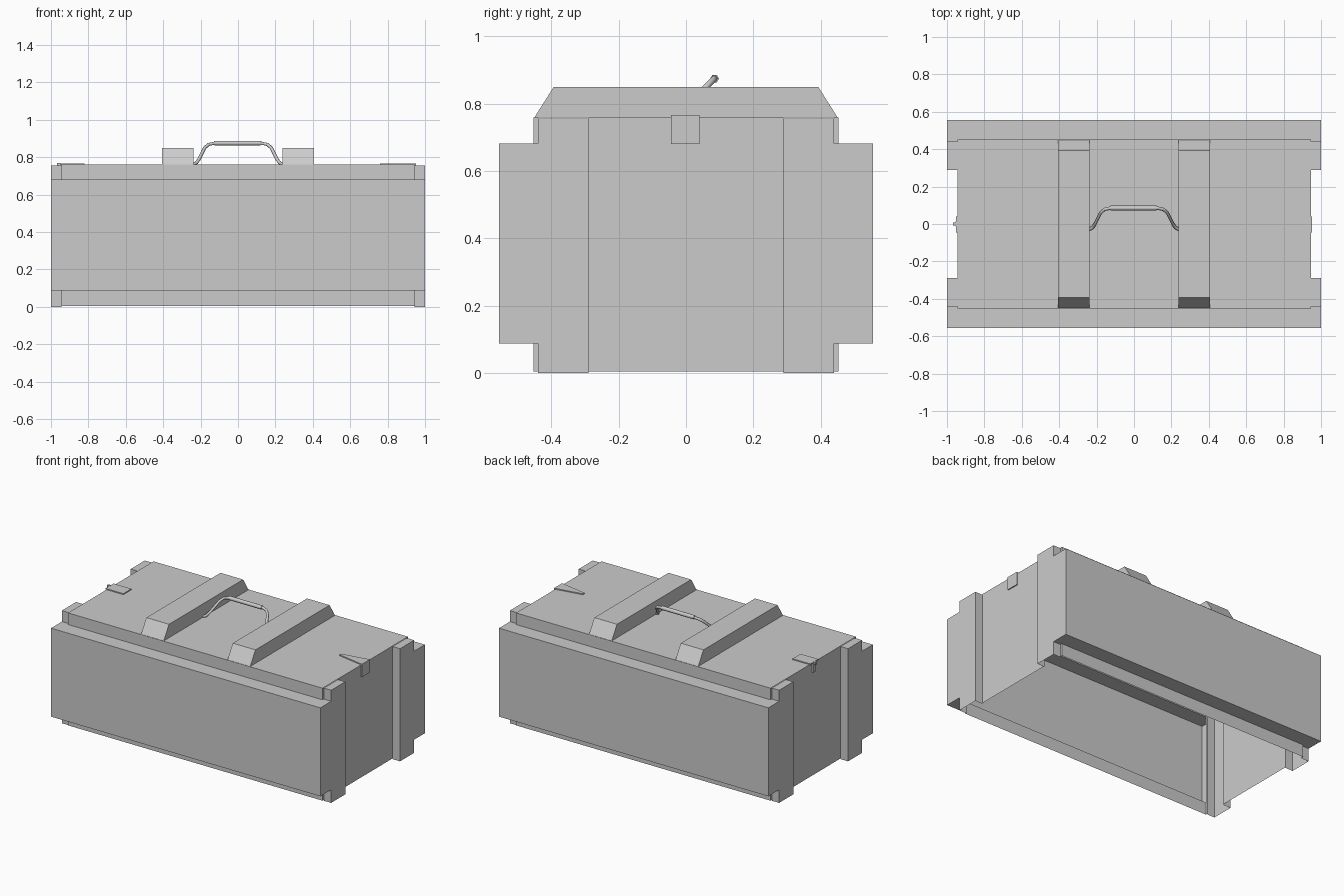
import bpy, bmesh

if "Cube" in bpy.data.objects:
    bpy.data.objects.remove(bpy.data.objects["Cube"])

X, XW = 1.0, 0.945          # outer length, end wall
Y, YW, YP = 0.555, 0.453, 0.44   # bulged side, batten wall, corner post
ZB, ZT, ZL = 0.088, 0.682, 0.76  # side panel bottom/top, lid height


def make(name, polys):
    """Object from a list of polygons (3D points), welded together."""
    bm = bmesh.new()
    for p in polys:
        bm.faces.new([bm.verts.new(v) for v in p])
    bmesh.ops.remove_doubles(bm, verts=bm.verts[:], dist=1e-5)
    bmesh.ops.recalc_face_normals(bm, faces=bm.faces[:])
    me = bpy.data.meshes.new(name)
    bm.to_mesh(me)
    bm.free()
    ob = bpy.data.objects.new(name, me)
    bpy.context.collection.objects.link(ob)
    return ob


def box(x, y, z, skip=""):
    """Box faces between ranges; skip lists open sides: l r f k b t."""
    (a, b), (c, d), (e, f) = sorted(x), sorted(y), sorted(z)
    faces = {
        "l": [(a, c, e), (a, c, f), (a, d, f), (a, d, e)],
        "r": [(b, c, e), (b, d, e), (b, d, f), (b, c, f)],
        "f": [(a, c, e), (b, c, e), (b, c, f), (a, c, f)],
        "k": [(a, d, e), (a, d, f), (b, d, f), (b, d, e)],
        "b": [(a, c, e), (a, d, e), (b, d, e), (b, c, e)],
        "t": [(a, c, f), (b, c, f), (b, d, f), (a, d, f)],
    }
    return [p for k, p in faces.items() if k not in skip]


def wedge_prism(outline, z0, z1):
    """Flat plate from a 2D outline."""
    n = len(outline)
    lo = [(x, y, z0) for x, y in outline]
    hi = [(x, y, z1) for x, y in outline]
    return [lo, hi] + [[lo[i], lo[(i + 1) % n], hi[(i + 1) % n], hi[i]] for i in range(n)]


# Lid sheet
make("lid", [[(-XW, -YW, ZL), (XW, -YW, ZL), (XW, YW, ZL), (-XW, YW, ZL)]])

for s, tag in ((-1, "front"), (1, "back")):
    # Hollow bulged side panel, open to the inside
    make(tag + "_panel", box((-X, X), (s * YW, s * Y), (ZB, ZT), "k" if s < 0 else "f"))
    # Recessed strips above and below the panel
    for z0, z1, lvl in ((0.005, ZB, "lower"), (ZT, ZL, "upper")):
        make(f"{tag}_{lvl}_batten",
             [[(-XW, s * YW, z0), (XW, s * YW, z0), (XW, s * YW, z1), (-XW, s * YW, z1)]])

for s, tag in ((-1, "left"), (1, "right")):
    # End wall between the posts, with slim returns at the corners
    make(tag + "_end_wall",
         [[(s * XW, a, 0.005), (s * XW, b, 0.005), (s * XW, b, ZL), (s * XW, a, ZL)]
          for a, b in ((-0.29, 0.29), (-YW, -YP), (YP, YW))])
    # Hollow corner posts, open inward and downward
    for t, end in ((-1, "front"), (1, "back")):
        make(f"{tag}_{end}_post",
             box((s * XW, s * X), (t * 0.29, t * YP), (0, 0.756), "b" + ("r" if s < 0 else "l")))
        # Joint between panel end and post
        make(f"{tag}_{end}_joint",
             [[(s * X, t * YP, ZB), (s * X, t * YW, ZB), (s * X, t * YW, ZT), (s * X, t * YP, ZT)]]
             + [[(s * XW, t * YP, z), (s * X, t * YP, z), (s * X, t * YW, z), (s * XW, t * YW, z)]
                for z in (ZB, ZT)])
    # Lid cleat with sloped ends
    prof = [(-0.45, ZL), (-0.393, 0.85), (0.393, 0.85), (0.45, ZL)]
    a, b = s * 0.237, s * 0.405
    make(tag + "_cleat",
         [[(x, y, z) for y, z in prof] for x in (a, b)]
         + [[(a, *prof[i]), (b, *prof[i]), (b, *prof[i + 1]), (a, *prof[i + 1])] for i in range(3)])

# Right latch: tapered plate and hanging tab
make("right_latch_plate", wedge_prism(
    [(0.95, -0.045), (0.95, 0.04), (0.76, 0.006), (0.76, -0.01)], ZL, 0.767))
make("right_latch_tab", box((XW, 0.952), (-0.045, 0.04), (0.68, 0.767)))

# Left latch: square plate, narrow tab and peg
make("left_latch_plate", box((-0.952, -0.82), (-0.045, 0.04), (ZL, 0.767)))
make("left_latch_tab", box((-0.955, -XW), (-0.014, 0.014), (0.70, 0.767)))
make("left_latch_peg", box((-0.968, -0.95), (-0.007, 0.007), (0.752, 0.77)))


def tube(name, pts, radius):
    cu = bpy.data.curves.new(name, "CURVE")
    cu.dimensions = "3D"
    cu.bevel_depth = radius
    cu.bevel_resolution = 1
    cu.use_fill_caps = True
    sp = cu.splines.new("POLY")
    sp.points.add(len(pts) - 1)
    for p, co in zip(sp.points, pts):
        p.co = (*co, 1)
    ob = bpy.data.objects.new(name, cu)
    bpy.context.collection.objects.link(ob)


# Carrying handle, leaning back at 45 degrees: (x, distance up the lean)
half = [(0.24, 0.0), (0.222, 0.008), (0.207, 0.03), (0.178, 0.088), (0.158, 0.106), (0.125, 0.113)]
path = [(-x, h) for x, h in half] + half[::-1]
tube("handle_wire", [(x, -0.028 + h, 0.762 + h) for x, h in path], 0.009)
tube("handle_grip", [(x, 0.085, 0.875) for x in (-0.125, 0.12)], 0.013)
